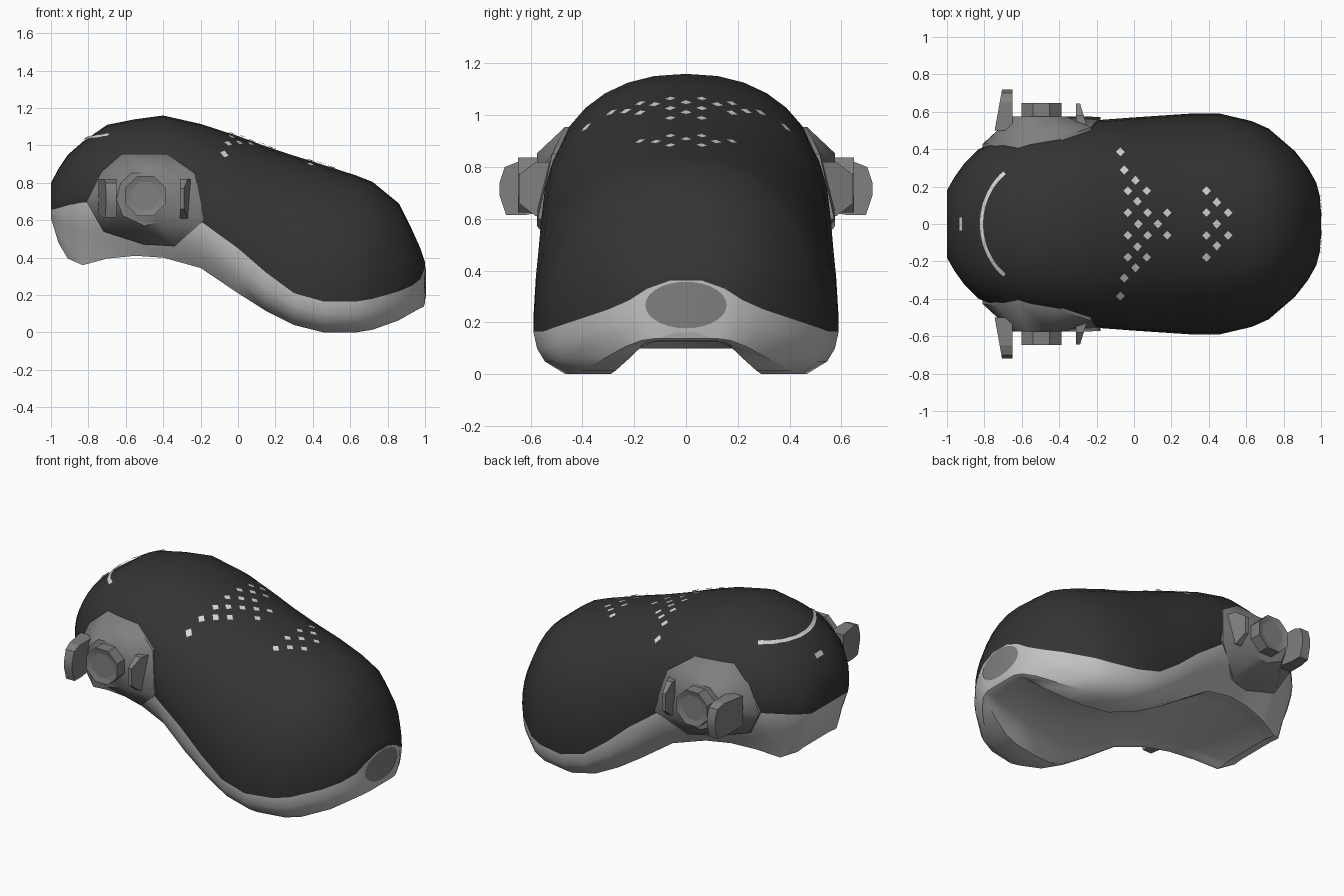
import bpy, bmesh, math
from mathutils import Vector
from mathutils.bvhtree import BVHTree

cube = bpy.data.objects.get("Cube")
if cube:
    bpy.data.objects.remove(cube)


def material(name, v):
    m = bpy.data.materials.new(name)
    m.use_nodes = True
    m.diffuse_color = (v, v, v, 1)
    m.node_tree.nodes["Principled BSDF"].inputs["Base Color"].default_value = (v, v, v, 1)
    return m


BLACK = material("charcoal", 0.034)
LIGHT = material("light grey", 0.54)
GREY = material("mid grey", 0.215)
WHITE = material("pale grey", 0.68)


def finish(bm, name, mats, angle=35):
    bmesh.ops.remove_doubles(bm, verts=bm.verts, dist=0.0005)
    bmesh.ops.recalc_face_normals(bm, faces=bm.faces)
    me = bpy.data.meshes.new(name)
    bm.to_mesh(me)
    bm.free()
    ob = bpy.data.objects.new(name, me)
    bpy.context.collection.objects.link(ob)
    for m in mats:
        me.materials.append(m)
    bpy.ops.object.select_all(action='DESELECT')
    ob.select_set(True)
    bpy.context.view_layer.objects.active = ob
    bpy.ops.object.shade_smooth_by_angle(angle=math.radians(angle))
    return ob


# Body stations: x, half width, top, seam, foot bottom, centre bottom, foot inner edge
STATIONS = [
    (-1.0, .18, .80, .655, .61, .61, .7), (-.96, .25, .875, .665, .48, .485, .7),
    (-.91, .32, .95, .68, .395, .4, .7), (-.83, .40, 1.02, .695, .36, .37, .7),
    (-.7, .46, 1.11, .7, .395, .405, .74), (-.55, .5, 1.14, .7, .41, .42, .74),
    (-.4, .53, 1.16, .67, .4, .41, .74), (-.2, .555, 1.115, .595, .345, .36, .74),
    (0, .57, 1.05, .45, .21, .24, .74), (.15, .58, .995, .32, .115, .16, .72),
    (.3, .59, .945, .21, .04, .12, .65), (.46, .59, .895, .165, 0, .1, .55),
    (.63, .55, .84, .165, 0, .1, .53), (.72, .51, .805, .18, .015, .11, .53),
    (.86, .39, .69, .22, .065, .12, .55), (.93, .30, .55, .25, .105, .125, .6),
    (.975, .22, .45, .285, .13, .13, .7), (.993, .15, .395, .33, .138, .138, .7),
    (1, .06, .375, .362, .16, .16, .7)]
DOME = 8


def half_section(x, w, top, seam, bot, cen, inner):
    pts = []
    for i in range(DOME + 1):
        a = math.pi / 2 * (1 - i / DOME)
        y = max(math.cos(a), 0) ** .9 if i else 0
        pts.append((x, w * y, seam + (top - seam) * max(math.sin(a), 0) ** .9))
    drop = seam - bot
    k = w * (1 - .25 * max(-x, 0))
    pts += [(x, (w + k) / 2 * .975, seam - drop * .4), (x, k * .925, bot + drop * .3),
            (x, k * .79, bot), (x, k * inner, bot), (x, k * (inner - .06), bot + (cen - bot) * .55),
            (x, k * (inner - .18), cen), (x, 0, cen)]
    return [Vector(p) for p in pts]


sections = [half_section(*s) for s in STATIONS]
mirror = lambda p, s: Vector((p.x, p.y * s, p.z))
bm = bmesh.new()


def add_face(pts, mat):
    f = bm.faces.new([bm.verts.new(p) for p in pts])
    f.material_index = mat


# Dark shell above the seam, light base below it
for side in (1, -1):
    for a, b in zip(sections, sections[1:]):
        for j in range(len(a) - 1):
            add_face([mirror(p, side) for p in (a[j], a[j + 1], b[j + 1], b[j])], int(j >= DOME))
for end in (sections[0], sections[-1]):
    for j in range(len(end) - 1):
        add_face([end[j], end[j + 1], mirror(end[j + 1], -1), mirror(end[j], -1)], int(j >= DOME))
bmesh.ops.remove_doubles(bm, verts=bm.verts, dist=0.0005)
bmesh.ops.dissolve_degenerate(bm, edges=bm.edges, dist=0.0005)
bmesh.ops.recalc_face_normals(bm, faces=bm.faces)
surface = BVHTree.FromBMesh(bm)
finish(bm, "body_shell", [BLACK, LIGHT])


# Painted marks laid on the top of the shell
def on_top(x, y):
    hit, normal, _, _ = surface.ray_cast(Vector((x, y, 3)), Vector((0, 0, -1)))
    return hit + normal * 0.009


def marks(name, quads):
    bm = bmesh.new()
    for q in quads:
        f = bm.faces.new([bm.verts.new(on_top(*p)) for p in q])
        f.normal_update()
        if f.normal.z < 0:
            f.normal_flip()
    me = bpy.data.meshes.new(name)
    bm.to_mesh(me)
    bm.free()
    me.materials.append(WHITE)
    bpy.context.collection.objects.link(bpy.data.objects.new(name, me))


DOTS = [(-.075, .38), (-.055, .285), (.005, .23), (-.035, .175), (-.035, .06), (.015, .12),
        (.065, .175), (.07, .06), (.175, .06), (.02, 0), (.125, 0),
        (.385, .175), (.385, .06), (.44, .115), (.5, .06), (.44, 0)]
R = .026
dots = []
for x, y in DOTS:
    for s in ((1, -1) if y else (1,)):
        dots.append([(x + R, y * s), (x, y * s + R), (x - R, y * s), (x, y * s - R)])
marks("dot_pattern", dots)


def arc_point(t, r):
    return (-.446 + r * -math.cos(t), r * math.sin(t))


N = 24
ts = [-.84 + 1.68 * i / N for i in range(N + 1)]
marks("rear_arc", [[arc_point(a, .353), arc_point(b, .353), arc_point(b, .375), arc_point(a, .375)]
                   for a, b in zip(ts, ts[1:])])
marks("rear_bar", [[(-.928, -.037), (-.91, -.037), (-.91, .037), (-.928, .037)]])

# Oval sensor on the nose
bm = bmesh.new()
rings = []
for scale in (1, .8, .6, .4, .2):
    ring = []
    for i in range(28):
        a = math.tau * i / 28
        y, z = .157 * scale * math.cos(a), .267 + .09 * scale * math.sin(a)
        hit = surface.ray_cast(Vector((3, y, z)), Vector((-1, 0, 0)))[0]
        ring.append(bm.verts.new((hit.x + .004, y, z)))
    rings.append(ring)
for a, b in zip(rings, rings[1:]):
    for i in range(28):
        k = (i + 1) % 28
        bm.faces.new((a[i], a[k], b[k], b[i]))
bm.faces.new(rings[-1])
finish(bm, "nose_oval", [GREY], 60)


def bridge(bm, a, b, cap=True):
    va, vb = [bm.verts.new(p) for p in a], [bm.verts.new(p) for p in b]
    for i in range(len(a)):
        k = (i + 1) % len(a)
        bm.faces.new((va[i], va[k], vb[k], vb[i]))
    if cap:
        bm.faces.new(vb)
        bm.faces.new(va)


RIM = [(-.62, .955), (-.38, .955), (-.23, .85), (-.18, .6), (-.34, .46),
       (-.5, .47), (-.72, .54), (-.81, .7), (-.73, .86)]
REAR_TAB = [(.5, .635), (.62, .615), (.695, .615), (.72, .69), (.72, .74),
            (.7, .8), (.65, .82), (.5, .82)]
FRONT_TAB = [(.5, .63), (.58, .61), (.645, .66), (.645, .77), (.58, .82), (.5, .82)]

# Side pods: sloped plate, round button and two tabs on each side
for s, label in ((1, "back"), (-1, "front")):
    bm = bmesh.new()
    outer, inner, root = [], [], []
    for x, z in RIM:
        y = surface.ray_cast(Vector((x, 3 * s, z)), Vector((0, -s, 0)))[0].y + .018 * s
        outer.append((x, y, z))
        root.append((x, y - .08 * s, z))
        d = Vector((x + .5, z - .72)).normalized() * .15
        inner.append((-.5 + d.x, .575 * s, .72 + d.y))
    bridge(bm, root, outer, False)
    bridge(bm, outer, inner, False)
    bm.faces.new([bm.verts.new(p) for p in inner])
    finish(bm, label + "_pod_plate", [GREY], 40)

    bm = bmesh.new()
    circle = lambda y, r: [(-.495 + r * math.cos(math.tau * (i + .5) / 8), y * s,
                            .73 + r * math.sin(math.tau * (i + .5) / 8)) for i in range(8)]
    bridge(bm, circle(.55, .115), circle(.648, .115), False)
    bridge(bm, circle(.648, .115), circle(.638, .08), False)
    bm.faces.new([bm.verts.new(p) for p in circle(.638, .08)])
    finish(bm, label + "_pod_button", [GREY], 14)

    for part, profile, x0, x1, lean in (("rear_tab", REAR_TAB, -.745, -.65, .18),
                                        ("front_tab", FRONT_TAB, -.31, -.245, -.3)):
        bm = bmesh.new()
        lo = [(x0 + max(lean, 0) * (y - .5), y * s, z) for y, z in profile]
        hi = [(x1 + min(lean, 0) * (y - .5), y * s, z) for y, z in profile]
        bridge(bm, lo, hi)
        finish(bm, label + "_pod_" + part, [GREY], 20)
